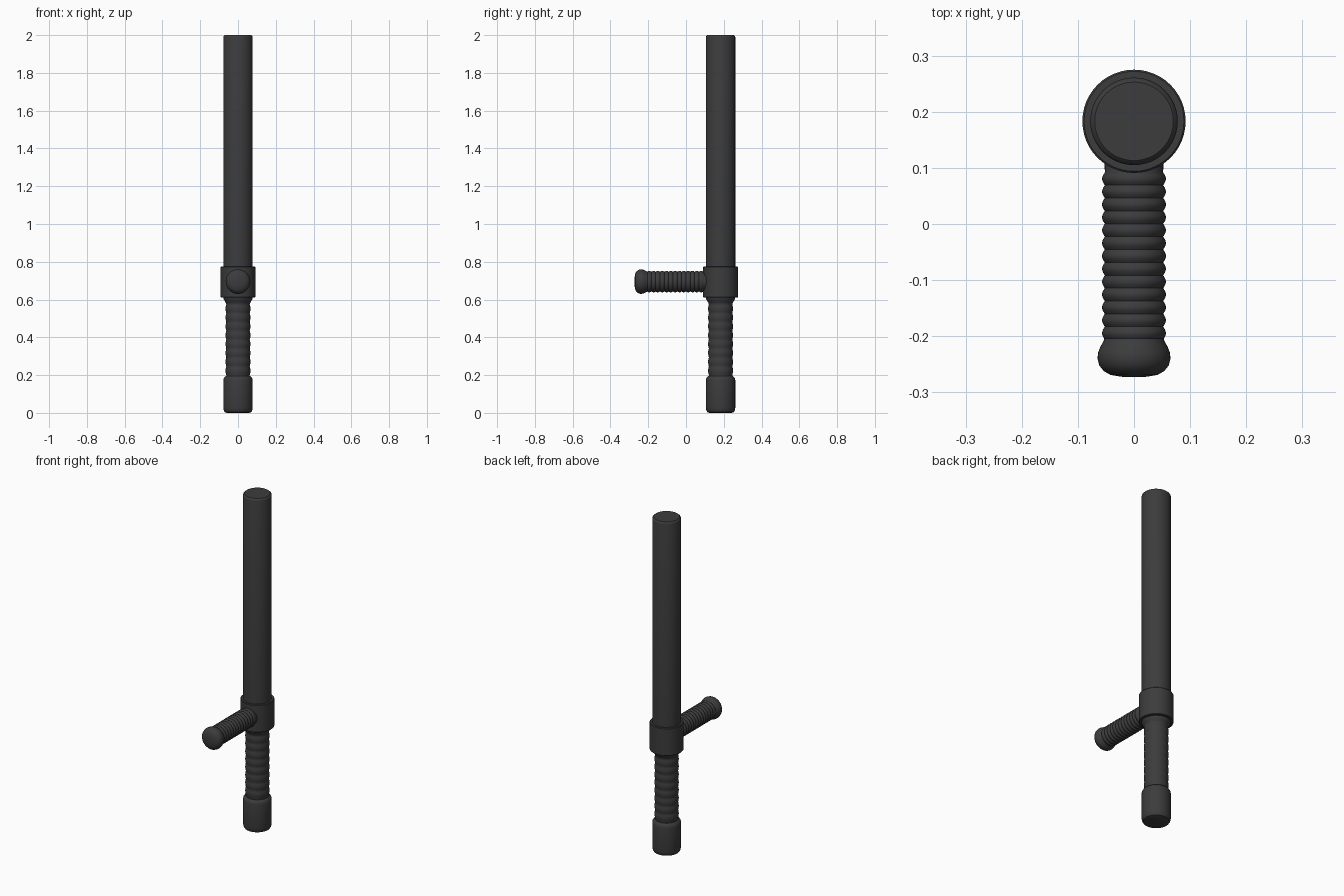
import bpy, math
from mathutils import Matrix

if "Cube" in bpy.data.objects:
    bpy.data.objects.remove(bpy.data.objects["Cube"])

AXIS_Y = 0.183
HANDLE_Z = 0.695

mat = bpy.data.materials.new("black_rubber")
mat.diffuse_color = (0.045, 0.045, 0.045, 1)
mat.use_nodes = True
mat.node_tree.nodes["Principled BSDF"].inputs["Base Color"].default_value = mat.diffuse_color


def lathe(name, profile, matrix, sides=48, angle=35):
    """Revolve (radius, height) points around local z, capped at both ends."""
    verts, faces = [], []
    for r, h in profile:
        for i in range(sides):
            a = 2 * math.pi * i / sides
            verts.append(matrix @ Matrix.Rotation(a, 4, 'Z') @ Matrix.Translation((r, 0, h)).translation)
    for k in range(len(profile) - 1):
        for i in range(sides):
            j = (i + 1) % sides
            faces.append((k * sides + i, k * sides + j, (k + 1) * sides + j, (k + 1) * sides + i))
    last = (len(profile) - 1) * sides
    faces.append(tuple(reversed(range(sides))))
    faces.append(tuple(range(last, last + sides)))
    mesh = bpy.data.meshes.new(name)
    mesh.from_pydata(verts, [], faces)
    mesh.materials.append(mat)
    ob = bpy.data.objects.new(name, mesh)
    bpy.context.collection.objects.link(ob)
    bpy.ops.object.select_all(action='DESELECT')
    ob.select_set(True)
    bpy.context.view_layer.objects.active = ob
    bpy.ops.object.shade_smooth_by_angle(angle=math.radians(angle))
    return ob


def ribs(r_groove, r_crest, start, end, count, steps=6):
    """Rounded rib profile: crests bulge out, grooves stay narrow."""
    n = count * steps
    return [(r_groove + (r_crest - r_groove) * abs(math.sin(math.pi * i / steps)),
             start + (end - start) * i / n) for i in range(n + 1)]


upright = Matrix.Translation((0, AXIS_Y, 0))
# local z points along -y for the side handle
sideways = Matrix.Translation((0, 0, HANDLE_Z)) @ Matrix.Rotation(math.pi / 2, 4, 'X')

# Long striking shaft with a softened tip
lathe("shaft", [(0.078, 0.74), (0.078, 1.988), (0.076, 1.995), (0.070, 2.0)], upright)

# Collar joining the shaft, grip and side handle
lathe("collar", [(0.089, 0.61), (0.092, 0.613), (0.092, 0.772), (0.089, 0.775)], upright)

# Ribbed main grip with a flare beneath the collar
lathe("main_grip", [(0.063, 0.17)] + ribs(0.062, 0.066, 0.20, 0.575, 8)
      + [(0.065, 0.583), (0.071, 0.594), (0.077, 0.603), (0.078, 0.63)], upright)

# Pommel at the bottom
lathe("pommel", [(0.060, 0.0), (0.070, 0.004), (0.075, 0.012), (0.078, 0.027), (0.078, 0.172),
                 (0.076, 0.182), (0.071, 0.19), (0.064, 0.195)], upright)

# Ribbed side handle
lathe("side_handle", [(0.053, -0.13)] + ribs(0.052, 0.057, -0.092, 0.206, 13), sideways)

# Rounded knob on the end of the side handle
lathe("side_knob", [(0.052, 0.200), (0.054, 0.208), (0.060, 0.219), (0.064, 0.229), (0.065, 0.240),
                    (0.062, 0.252), (0.054, 0.262), (0.042, 0.269), (0.020, 0.2725)], sideways)
